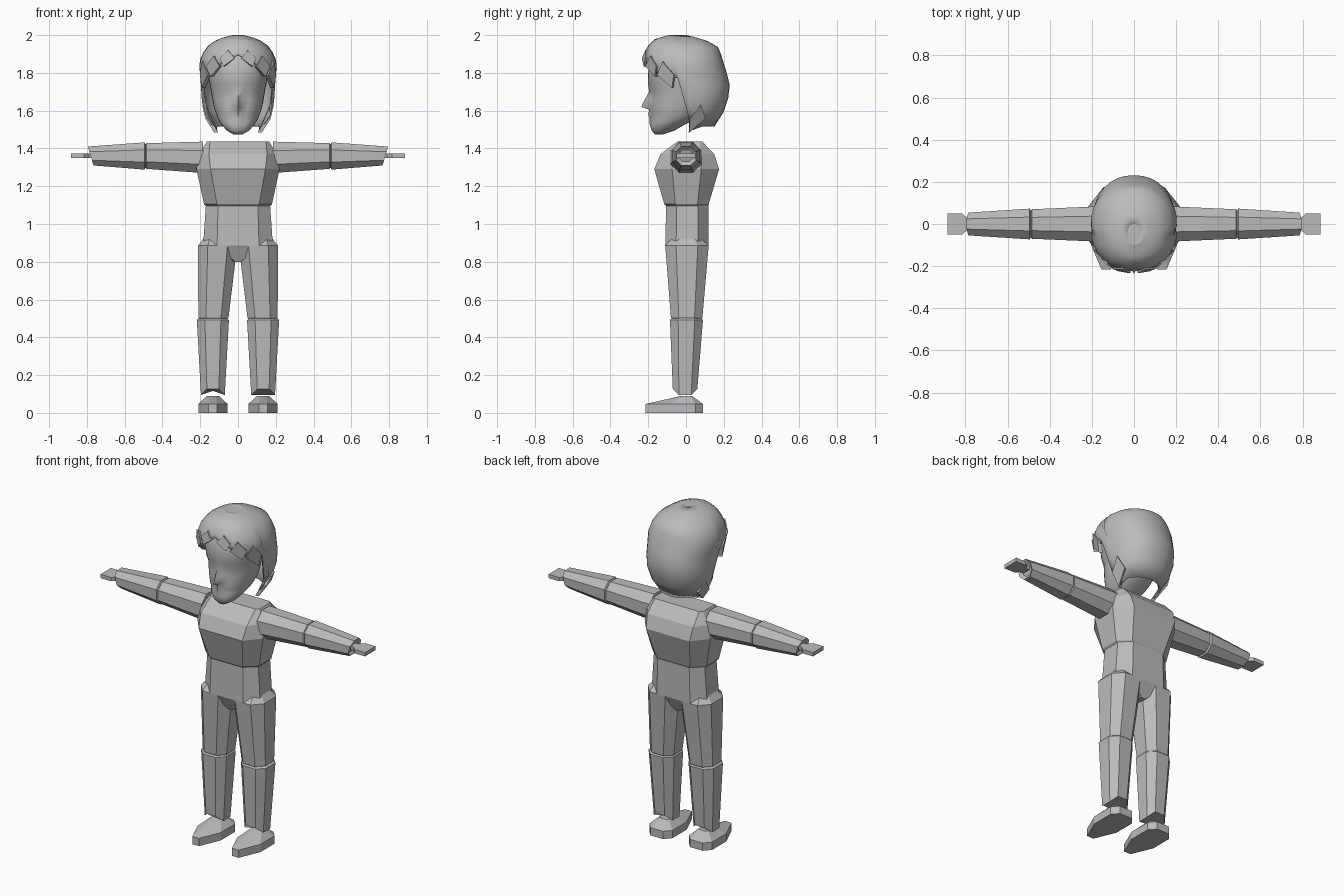
import bpy, bmesh, math
from math import sin, cos, pi, radians
from mathutils import Vector

if "Cube" in bpy.data.objects:
    bpy.data.objects.remove(bpy.data.objects["Cube"], do_unlink=True)

grey = bpy.data.materials.new("plain_grey")
grey.use_nodes = True
GREY = (0.5, 0.5, 0.5, 1)
grey.diffuse_color = GREY
grey.node_tree.nodes["Principled BSDF"].inputs["Base Color"].default_value = GREY


def finish(name, bm, smooth=None):
    bmesh.ops.recalc_face_normals(bm, faces=bm.faces)
    mesh = bpy.data.meshes.new(name)
    bm.to_mesh(mesh)
    bm.free()
    mesh.materials.append(grey)
    if smooth:
        mesh.shade_smooth()
        mesh.set_sharp_from_angle(angle=radians(smooth))
    obj = bpy.data.objects.new(name, mesh)
    bpy.context.collection.objects.link(obj)
    return obj


def loft(name, rings, smooth=None, caps=True):
    """Skin a list of equal-length point rings."""
    bm = bmesh.new()
    rows = [[bm.verts.new(p) for p in ring] for ring in rings]
    n = len(rows[0])
    for a, b in zip(rows, rows[1:]):
        for i in range(n):
            j = (i + 1) % n
            bm.faces.new((a[i], a[j], b[j], b[i]))
    if caps:
        bm.faces.new(rows[0])
        bm.faces.new(rows[-1])
    return finish(name, bm, smooth)


def octagon(hu, hv, cu=0.5, cv=0.5):
    """Chamfered rectangle; cu and cv set the flat part of each side."""
    return [(hu, -hv * cv), (hu, hv * cv), (hu * cu, hv), (-hu * cu, hv),
            (-hu, hv * cv), (-hu, -hv * cv), (-hu * cu, -hv), (hu * cu, -hv)]


def flat_ring(z, cx, hx, front, back, cu=0.5, cv=0.5):
    mid, half = (front + back) / 2, (back - front) / 2
    return [(cx + u, mid + v, z) for u, v in octagon(hx, half, cu, cv)]


def side_ring(x, z, hy, hz, lean=0.0):
    return [(x + lean * v, u, z + v) for u, v in octagon(hy, hz, 0.45, 0.45)]


# Torso
loft("chest", [flat_ring(1.09, 0, 0.165, -0.10, 0.11, 0.6),
               flat_ring(1.105, 0, 0.18, -0.115, 0.12, 0.62),
               flat_ring(1.29, 0, 0.22, -0.168, 0.175, 0.66, 0.45),
               flat_ring(1.37, 0, 0.205, -0.135, 0.15, 0.75, 0.5),
               flat_ring(1.437, 0, 0.165, -0.045, 0.085, 0.9, 0.8)])
loft("waist_and_pelvis", [flat_ring(1.10, 0, 0.17, -0.105, 0.12, 0.62),
                          flat_ring(0.885, 0, 0.185, -0.11, 0.12, 0.6),
                          flat_ring(0.80, 0, 0.025, -0.07, 0.08, 0.6)])

# Limbs, built once per side
for side, s in (("left", 1), ("right", -1)):
    def limb(part, rings):
        return loft(f"{side}_{part}", [[(s * x, y, z) for x, y, z in r] for r in rings])

    limb("upper_arm", [side_ring(0.185, 1.353, 0.083, 0.083),
                       side_ring(0.485, 1.36, 0.07, 0.068),
                       side_ring(0.495, 1.36, 0.058, 0.056)])
    limb("forearm", [side_ring(0.488, 1.36, 0.06, 0.058),
                     side_ring(0.495, 1.36, 0.073, 0.072),
                     side_ring(0.78, 1.36, 0.054, 0.05, 0.3),
                     side_ring(0.765, 1.36, 0.034, 0.03, 0.3)])
    # Flat mitten hand
    outline = [(0.77, -0.026), (0.79, -0.026), (0.815, -0.05), (0.885, -0.05),
               (0.885, 0.05), (0.815, 0.05), (0.79, 0.026), (0.77, 0.026)]
    limb("hand", [[(x, y, z) for x, y in outline] for z in (1.35, 1.373)])

    limb("thigh", [flat_ring(0.925, 0.12, 0.06, -0.07, 0.08),
                   flat_ring(0.885, 0.108, 0.104, -0.11, 0.12),
                   flat_ring(0.505, 0.13, 0.08, -0.08, 0.087),
                   flat_ring(0.49, 0.13, 0.07, -0.07, 0.077)])
    # Shin with a notched ankle: front and back edges sit higher
    ankle = [(x, y, 0.095 if abs(x - 0.133) > 0.05 else 0.127)
             for x, y, z in flat_ring(0.1, 0.133, 0.063, -0.07, 0.06)]
    limb("shin", [flat_ring(0.505, 0.133, 0.07, -0.07, 0.075),
                  flat_ring(0.492, 0.133, 0.085, -0.085, 0.09), ankle])
    # Foot
    sole = [(0.155, -0.215), (0.21, -0.085), (0.21, 0.05), (0.175, 0.09),
            (0.09, 0.09), (0.055, 0.05), (0.055, -0.085), (0.11, -0.215)]
    instep = [(0.148, -0.025), (0.165, -0.012), (0.165, 0.02), (0.15, 0.032),
              (0.115, 0.032), (0.1, 0.02), (0.1, -0.012), (0.117, -0.025)]
    limb("foot", [[(x, y, 0) for x, y in sole], [(x, y, 0.047) for x, y in sole],
                  [(x, y, 0.09) for x, y in instep]])


def oval_point(angle, front, back, hx, power):
    """Point on a superellipse; angle 0 is the front."""
    sx, sy = sin(angle), -cos(angle)
    x = math.copysign(abs(sx) ** power, sx) * hx
    y = math.copysign(abs(sy) ** power, sy) * (back - front) / 2
    return x, y + (front + back) / 2


# Head: height, front, back, half width, extra reach along the centre line
SKULL = [(1.475, -0.165, -0.12, 0.025, 0), (1.495, -0.182, -0.06, 0.06, 0),
         (1.53, -0.188, 0.0, 0.09, 0.005), (1.555, -0.18, 0.05, 0.105, 0.012),
         (1.58, -0.185, 0.08, 0.115, 0.015), (1.605, -0.185, 0.1, 0.124, 0.01),
         (1.62, -0.185, 0.11, 0.128, 0.052), (1.66, -0.183, 0.12, 0.136, 0.035),
         (1.70, -0.18, 0.13, 0.142, 0.015), (1.74, -0.197, 0.14, 0.15, 0.004),
         (1.80, -0.2, 0.14, 0.158, 0), (1.87, -0.19, 0.14, 0.155, 0),
         (1.95, -0.13, 0.1, 0.10, 0)]
COLS = 32
head = []
for z, front, back, hx, reach in SKULL:
    ring = []
    for i in range(COLS):
        x, y = oval_point(2 * pi * i / COLS, front, back, hx, 0.95)
        ring.append((x, y - (reach if i == 0 else 0), z))
    head.append(ring)
loft("head", head, 60)

# Hair shell: height, front, back, half width
SHELL = [(1.47, -0.15, 0.12, 0.11), (1.515, -0.16, 0.15, 0.135),
         (1.565, -0.17, 0.19, 0.168), (1.66, -0.18, 0.222, 0.195),
         (1.72, -0.2, 0.235, 0.195), (1.78, -0.215, 0.222, 0.198),
         (1.85, -0.228, 0.2, 0.208), (1.90, -0.222, 0.185, 0.19),
         (1.945, -0.2, 0.165, 0.158), (1.98, -0.165, 0.09, 0.105),
         (2.0, -0.09, 0.0, 0.03)]
# Hair bottom edge: degrees from the front, height
HEM = [(0, 1.895), (12, 1.87), (25, 1.85), (40, 1.80), (58, 1.79), (70, 1.765),
       (80, 1.775), (86, 1.76), (91, 1.53), (102, 1.49), (120, 1.515), (180, 1.515)]


def lerp_table(table, t):
    t = min(max(t, table[0][0]), table[-1][0])
    for a, b in zip(table, table[1:]):
        if t <= b[0]:
            f = (t - a[0]) / (b[0] - a[0])
            return [p + (q - p) * f for p, q in zip(a[1:], b[1:])]


def hair_point(angle, z, lift=0.0):
    front, back, hx = lerp_table(SHELL, z)
    x, y = oval_point(angle, front - lift, back + lift, hx + lift, 0.92)
    return x, y, z


ROWS = 10
hair = []
for r in range(ROWS + 1):
    ring = []
    for i in range(COLS):
        angle = 2 * pi * i / COLS
        turn = math.degrees(min(angle, 2 * pi - angle))
        hem = lerp_table(HEM, turn)[0]
        ring.append(hair_point(angle, 2.0 - (2.0 - hem) * (r / ROWS) ** 1.7))
    hair.append(ring)
bm_hair = loft("hair", hair, 50, caps=False)
solid = bm_hair.modifiers.new("thickness", "SOLIDIFY")
solid.thickness = 0.01
solid.offset = -1
# Crown closing the shell
loft("hair_crown", [[(x, y, z - 0.01) for x, y, z in hair[0]], hair[0]])


# Fringe and nape locks: kite-shaped slabs lying on the hair
def lock(name, degrees, top, bottom, spread, tilt):
    middle = (top * 0.5 + bottom * 0.5)
    spots = [(degrees, top), (degrees + spread, middle),
             (degrees + tilt, bottom), (degrees - spread, middle)]
    loft(name, [[hair_point(radians(d), z, lift) for d, z in spots]
                for lift in (-0.012, 0.01)])


for side, s in (("left", 1), ("right", -1)):
    lock(f"{side}_inner_fringe", s * 15, 1.92, 1.835, 11, s * 4)
    lock(f"{side}_middle_fringe", s * 38, 1.89, 1.78, 13, s * 5)
    lock(f"{side}_outer_fringe", s * 62, 1.86, 1.72, 13, s * 6)
    lock(f"{side}_nape_lock", s * 106, 1.63, 1.485, 13, -s * 6)
